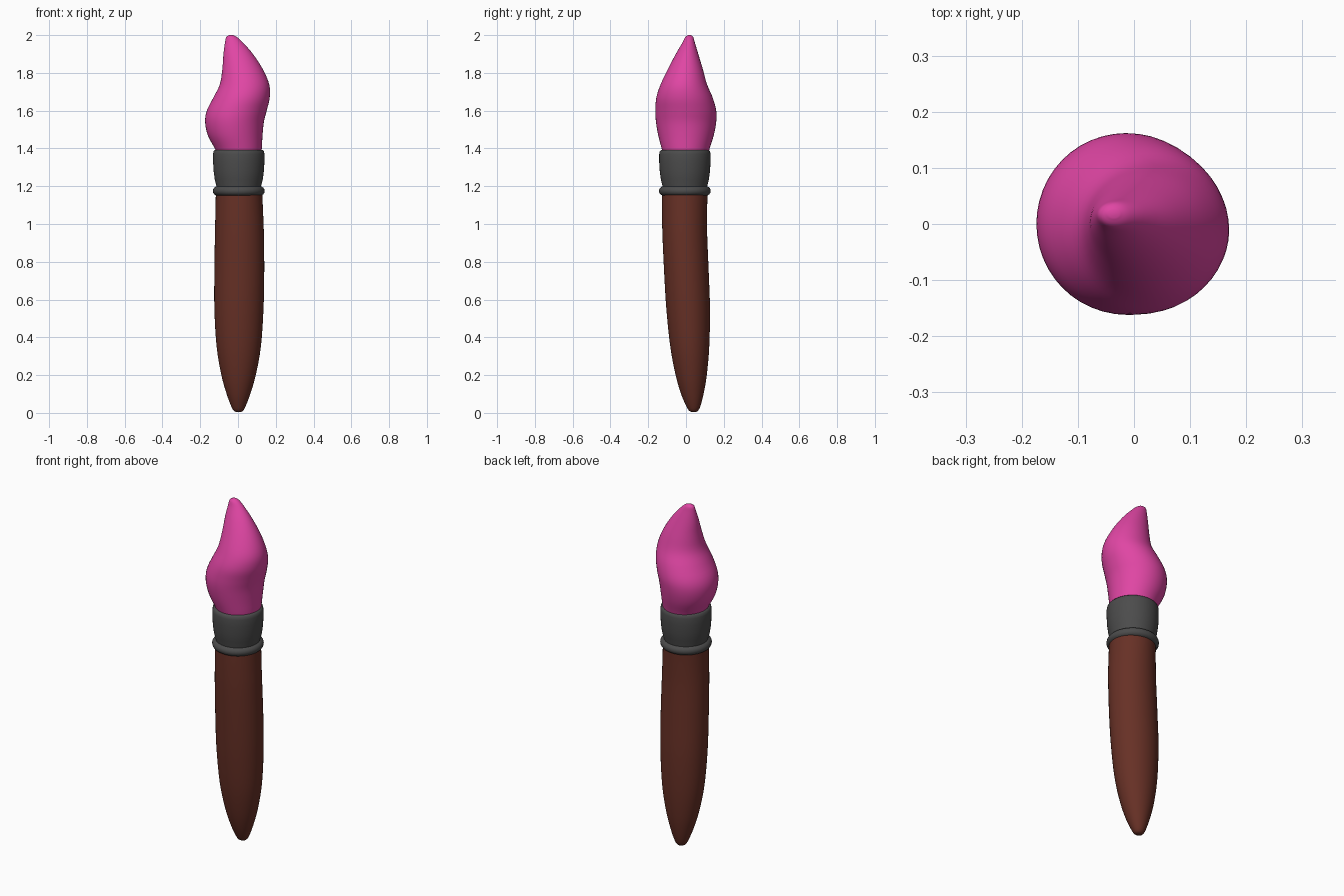
import bpy, bmesh, math

if "Cube" in bpy.data.objects:
    bpy.data.objects.remove(bpy.data.objects["Cube"])

SEGS = 48


def material(name, rgb):
    m = bpy.data.materials.new(name)
    m.diffuse_color = (*rgb, 1.0)
    m.use_nodes = True
    m.node_tree.nodes["Principled BSDF"].inputs["Base Color"].default_value = m.diffuse_color
    return m


def smooth_rows(rows, steps=4):
    """Catmull-Rom curve through the cross-section rows."""
    out = []
    last = len(rows) - 1
    for i in range(last):
        quad = [rows[max(i - 1, 0)], rows[i], rows[i + 1], rows[min(i + 2, last)]]
        for s in range(steps):
            t = s / steps
            out.append([0.5 * (2 * b + (c - a) * t + (2 * a - 5 * b + 4 * c - d) * t * t
                               + (3 * b - a - 3 * c + d) * t ** 3)
                        for a, b, c, d in zip(*quad)])
    return out + [rows[-1]]


def loft(name, rows, mat, angle=60):
    """Skin ellipses given as rows of z, x min, x max, y min, y max."""
    bm = bmesh.new()
    rings = []
    for z, x0, x1, y0, y1 in rows:
        cx, cy, rx, ry = (x0 + x1) / 2, (y0 + y1) / 2, (x1 - x0) / 2, (y1 - y0) / 2
        rings.append([bm.verts.new((cx + rx * math.cos(2 * math.pi * k / SEGS),
                                    cy + ry * math.sin(2 * math.pi * k / SEGS), z))
                      for k in range(SEGS)])
    for lo, hi in zip(rings, rings[1:]):
        for k in range(SEGS):
            n = (k + 1) % SEGS
            bm.faces.new((lo[k], lo[n], hi[n], hi[k]))
    bm.faces.new(rings[0][::-1])
    bm.faces.new(rings[-1])
    me = bpy.data.meshes.new(name)
    bm.to_mesh(me)
    bm.free()
    me.materials.append(mat)
    ob = bpy.data.objects.new(name, me)
    bpy.context.collection.objects.link(ob)
    bpy.ops.object.select_all(action='DESELECT')
    ob.select_set(True)
    bpy.context.view_layer.objects.active = ob
    bpy.ops.object.shade_smooth_by_angle(angle=math.radians(angle))
    return ob


wood = material("brown_wood", (0.135, 0.030, 0.019))
metal = material("dark_metal", (0.072, 0.072, 0.072))
paint = material("pink_bristle", (0.745, 0.061, 0.371))

# Handle: slightly bent, with a rounded tapering foot
loft("handle", smooth_rows([
    (0.004, -0.004, 0.008, 0.036, 0.046),
    (0.010, -0.021, 0.025, 0.018, 0.062),
    (0.035, -0.036, 0.040, 0.002, 0.076),
    (0.10, -0.060, 0.065, -0.026, 0.093),
    (0.20, -0.088, 0.094, -0.055, 0.110),
    (0.35, -0.113, 0.121, -0.083, 0.123),
    (0.55, -0.125, 0.135, -0.104, 0.127),
    (0.75, -0.125, 0.139, -0.116, 0.120),
    (0.95, -0.122, 0.137, -0.125, 0.112),
    (1.08, -0.119, 0.132, -0.127, 0.112),
    (1.19, -0.117, 0.127, -0.126, 0.115),
]), wood)

# Ferrule sleeve: flared upward with a softened rim
sleeve = [(1.17, 0.115), (1.20, 0.118), (1.235, 0.127), (1.28, 0.133), (1.33, 0.136),
          (1.37, 0.136), (1.385, 0.133), (1.392, 0.126), (1.392, 0.110)]
loft("ferrule", [(z, 0.004 - r, 0.004 + r, -0.006 - r, -0.006 + r) for z, r in sleeve], metal)

# Ring below the sleeve
bpy.ops.mesh.primitive_torus_add(location=(0.004, -0.006, 1.175), major_radius=0.112,
                                 minor_radius=0.025, major_segments=SEGS, minor_segments=16)
ring = bpy.context.object
ring.name = "ferrule_ring"
ring.data.materials.append(metal)
bpy.ops.object.shade_smooth_by_angle(angle=math.radians(60))

# Bristles: swollen base sweeping to an off-centre tip
loft("bristles", smooth_rows([
    (1.36, -0.105, 0.122, -0.118, 0.115),
    (1.40, -0.123, 0.126, -0.129, 0.125),
    (1.47, -0.160, 0.130, -0.147, 0.147),
    (1.54, -0.174, 0.137, -0.159, 0.160),
    (1.60, -0.165, 0.152, -0.162, 0.160),
    (1.67, -0.130, 0.168, -0.157, 0.141),
    (1.74, -0.096, 0.165, -0.134, 0.111),
    (1.82, -0.083, 0.131, -0.096, 0.089),
    (1.90, -0.077, 0.079, -0.054, 0.065),
    (1.96, -0.069, 0.027, -0.019, 0.047),
    (1.99, -0.062, -0.006, -0.004, 0.038),
    (2.00, -0.046, -0.026, 0.011, 0.026),
]), paint)
